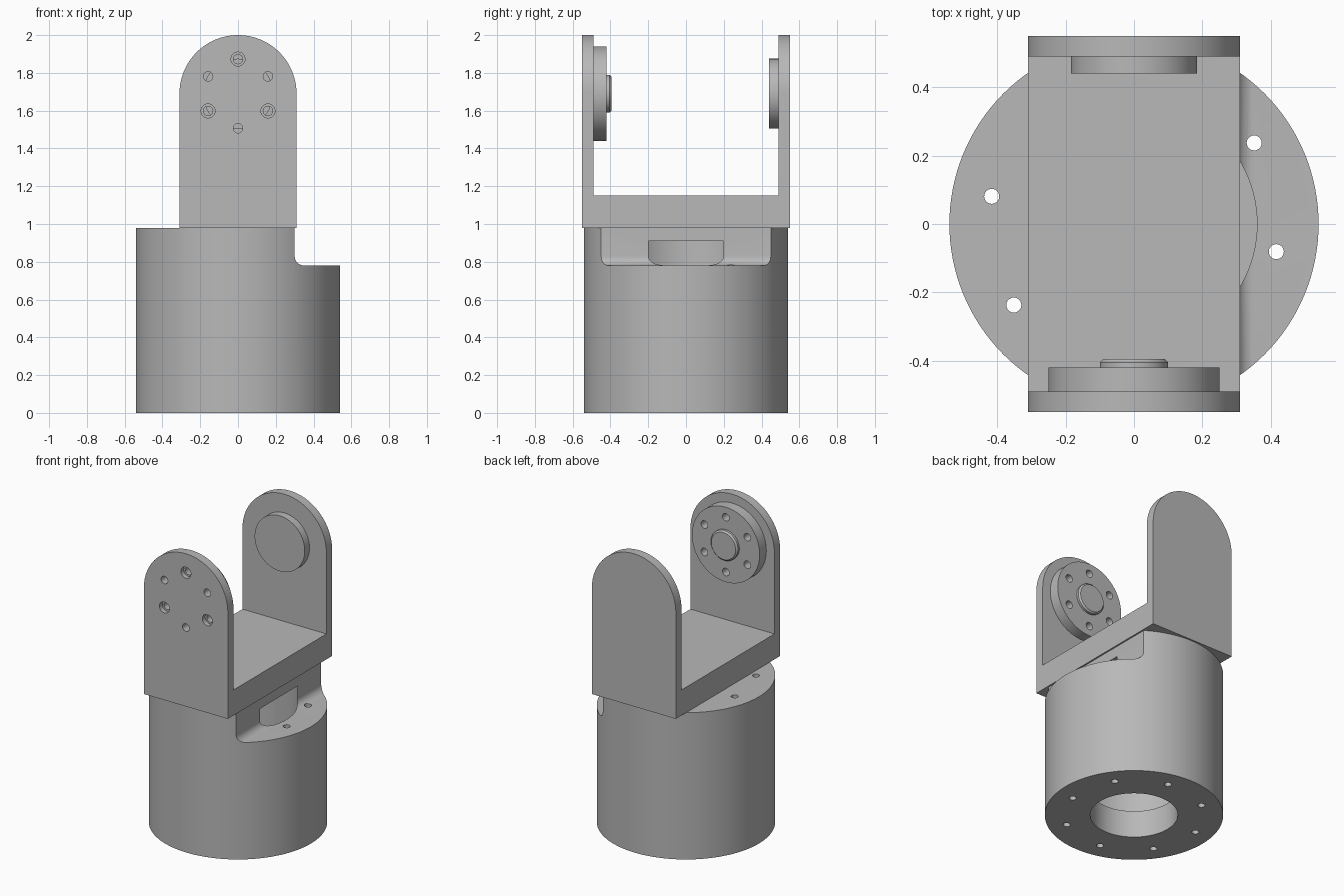
import bpy, bmesh
from math import sin, cos, pi, radians
from mathutils import Matrix

if "Cube" in bpy.data.objects:
    bpy.data.objects.remove(bpy.data.objects["Cube"])

grey = bpy.data.materials.new("machined grey")
grey.use_nodes = True
colour = (0.48, 0.48, 0.48, 1)
grey.diffuse_color = colour
grey.node_tree.nodes["Principled BSDF"].inputs["Base Color"].default_value = colour

AXIS_Z = 1.69  # height of the pivot axis
SIDES = 96


def finish(name, bm):
    bmesh.ops.recalc_face_normals(bm, faces=bm.faces)
    mesh = bpy.data.meshes.new(name)
    bm.to_mesh(mesh)
    bm.free()
    mesh.materials.append(grey)
    obj = bpy.data.objects.new(name, mesh)
    bpy.context.collection.objects.link(obj)
    return obj


def add_rod(bm, a, b, radius, at, axis="Z", sides=SIDES, end_radius=None):
    """Capped rod from a to b along z or y; at holds the other two coordinates."""
    if axis == "Z":
        m = Matrix.Translation((at[0], at[1], (a + b) / 2))
    else:
        m = Matrix.Translation((at[0], (a + b) / 2, at[1])) @ Matrix.Rotation(-pi / 2, 4, "X")
    bmesh.ops.create_cone(bm, cap_ends=True, segments=sides, radius1=radius,
                          radius2=radius if end_radius is None else end_radius,
                          depth=b - a, matrix=m)


def rod(name, *args, **kw):
    bm = bmesh.new()
    add_rod(bm, *args, **kw)
    return finish(name, bm)


def prism(name, outline, y0, y1):
    """Extrude an x-z outline along y."""
    bm = bmesh.new()
    face = bm.faces.new([bm.verts.new((x, y0, z)) for x, z in outline])
    new = bmesh.ops.extrude_face_region(bm, geom=[face])["geom"]
    bmesh.ops.translate(bm, vec=(0, y1 - y0, 0),
                        verts=[v for v in new if isinstance(v, bmesh.types.BMVert)])
    return finish(name, bm)


def arc(cx, cz, r, start, end, n):
    steps = [radians(start + (end - start) * i / n) for i in range(n + 1)]
    return [(cx + r * cos(t), cz + r * sin(t)) for t in steps]


def cut(obj, cutter):
    mod = obj.modifiers.new("cut", "BOOLEAN")
    mod.operation, mod.solver, mod.object = "DIFFERENCE", "EXACT", cutter
    bpy.context.view_layer.objects.active = obj
    bpy.ops.object.modifier_apply(modifier=mod.name)
    bpy.data.objects.remove(cutter)


def bolt_circle(radius, count, phase, centre=(0, 0)):
    return [(centre[0] + radius * cos(radians(phase) + 2 * pi * i / count),
             centre[1] + radius * sin(radians(phase) + 2 * pi * i / count))
            for i in range(count)]


# Round housing: inner bore, bottom opening, side step, bolt holes
body = rod("housing", 0, 0.98, 0.54, (0, 0), sides=128)
cut(body, rod("bore_cutter", 0.18, 0.91, 0.36, (0, 0)))
cut(body, rod("opening_cutter", -0.1, 0.3, 0.265, (0, 0)))
step = arc(0.35, 0.83, 0.05, 180, 270, 8) + [(0.7, 0.78), (0.7, 1.1), (0.3, 1.1)]
cut(body, prism("step_cutter", step, -0.7, 0.7))
bm = bmesh.new()
for p in bolt_circle(0.424, 8, 34):
    add_rod(bm, -0.1, 1.1, 0.022, p, sides=24)
cut(body, finish("bolt_cutter", bm))

# U-shaped bracket with rounded arms
arch = [(-0.31, 0.98), (0.31, 0.98)] + arc(0, AXIS_Z, 0.31, 0, 180, 48)
bracket = prism("fork_bracket", arch, -0.55, 0.55)
gap = [(-0.5, 1.15), (0.5, 1.15), (0.5, 2.2), (-0.5, 2.2)]
cut(bracket, prism("gap_cutter", gap, -0.49, 0.49))

# Pivot discs on the inside of the arms
front_disc = rod("front_pivot_disc", -0.49, -0.42, 0.25, (0, AXIS_Z), "Y")
back_disc = rod("back_pivot_disc", 0.44, 0.49, 0.185, (0, AXIS_Z), "Y")
hub = rod("front_hub", -0.42, -0.405, 0.1, (0, AXIS_Z), "Y", sides=64)
hub_rim = rod("front_hub_rim", -0.405, -0.395, 0.1, (0, AXIS_Z), "Y", sides=64,
              end_radius=0.09)

# Screw holes through the front arm and disc, every other one counterbored
screws = bolt_circle(0.183, 6, 90, (0, AXIS_Z))
for part in (bracket, front_disc):
    bm = bmesh.new()
    for p in screws:
        add_rod(bm, -0.7, -0.3, 0.025, p, "Y", sides=24)
    cut(part, finish("screw_cutter", bm))
bm = bmesh.new()
for p in screws[::2]:
    add_rod(bm, -0.7, -0.52, 0.037, p, "Y", sides=24)
cut(bracket, finish("counterbore_cutter", bm))

# Smooth the round walls and keep the edges sharp
bpy.ops.object.select_all(action="DESELECT")
for obj in (body, bracket, front_disc, back_disc, hub, hub_rim):
    obj.select_set(True)
bpy.context.view_layer.objects.active = body
bpy.ops.object.shade_smooth_by_angle(angle=radians(30))
